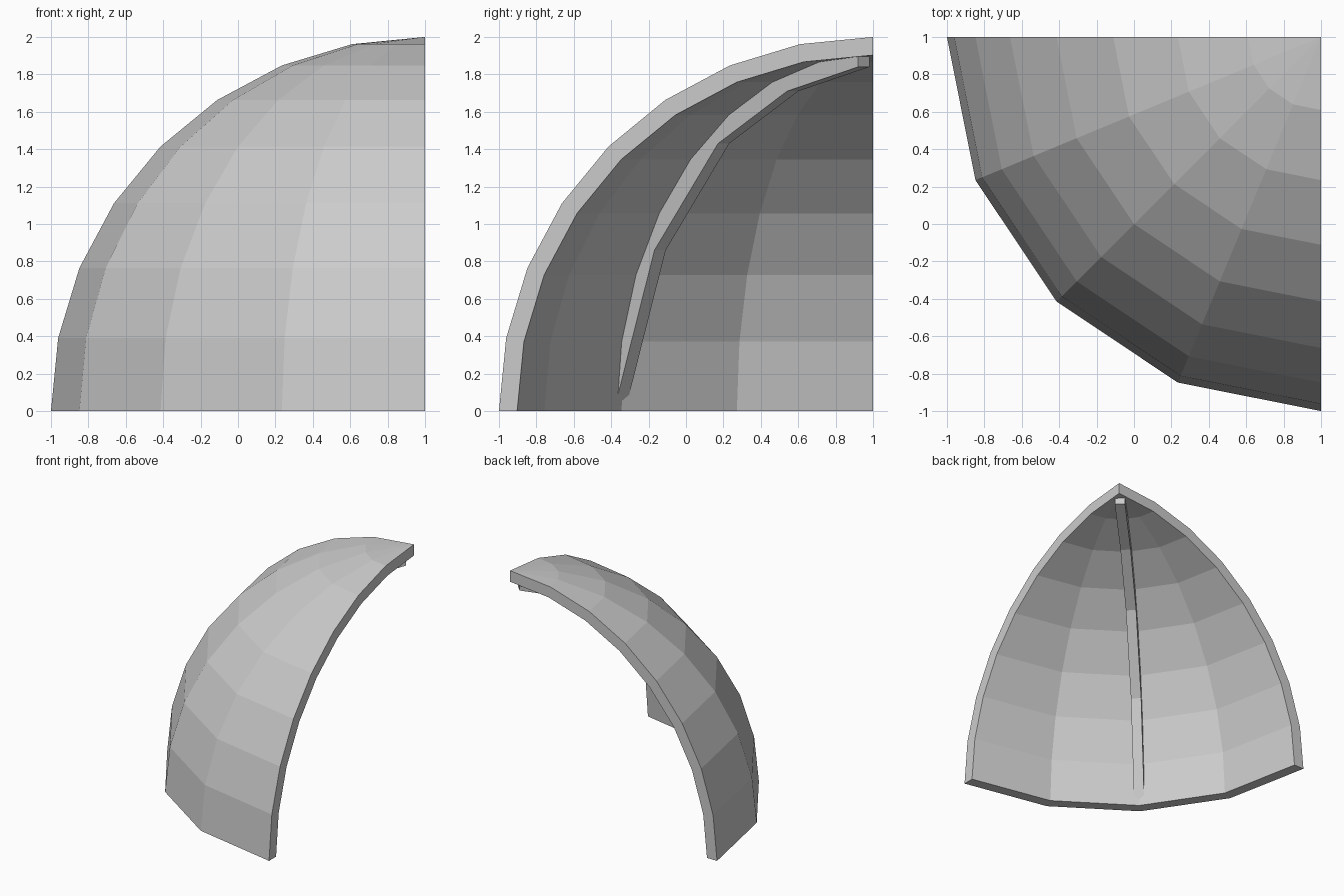
import bpy, bmesh
from math import sin, cos, pi, sqrt
from mathutils import Vector

if "Cube" in bpy.data.objects:
    bpy.data.objects.remove(bpy.data.objects["Cube"])

CENTRE = Vector((1, 1, 0))   # dome centre, at the back right corner
R_OUT, R_IN = 2.0, 1.903
SIDES, RINGS = 4, 8


def finish(bm, name):
    bmesh.ops.remove_doubles(bm, verts=bm.verts[:], dist=1e-5)
    bmesh.ops.recalc_face_normals(bm, faces=bm.faces[:])
    mesh = bpy.data.meshes.new(name)
    bm.to_mesh(mesh)
    bm.free()
    ob = bpy.data.objects.new(name, mesh)
    bpy.context.collection.objects.link(ob)
    return ob


def dome_point(r, i, j):
    a, e = pi + i * pi / 2 / SIDES, j * pi / 2 / RINGS
    return CENTRE + r * Vector((cos(a) * cos(e), sin(a) * cos(e), sin(e)))


# Dome shell: quarter of a hemisphere, outer and inner skins joined by flat rims
bm = bmesh.new()


def face(*pts):
    bm.faces.new([bm.verts.new(p) for p in pts])


for j in range(RINGS):
    for r in (R_OUT, R_IN):
        for i in range(SIDES):
            quad = [dome_point(r, i, j), dome_point(r, i + 1, j),
                    dome_point(r, i + 1, j + 1), dome_point(r, i, j + 1)]
            face(*(quad[:3] if j == RINGS - 1 else quad))
    for i in (0, SIDES):
        face(dome_point(R_OUT, i, j), dome_point(R_OUT, i, j + 1),
             dome_point(R_IN, i, j + 1), dome_point(R_IN, i, j))
for i in range(SIDES):
    face(dome_point(R_OUT, i, 0), dome_point(R_OUT, i + 1, 0),
         dome_point(R_IN, i + 1, 0), dome_point(R_IN, i, 0))
finish(bm, "dome_shell")

# Rib along the diagonal: profile (distance from centre, height), extruded sideways
WIDTH = 0.085
under = [(1.91, 0.02), (1.61, 0.86), (1.13, 1.43), (0.608, 1.71), (0.07, 1.84)]
buried = [(1.94 * cos(j * pi / 16), 1.94 * sin(j * pi / 16)) for j in range(7, 0, -1)]
profile = under + [(0.07, 1.935)] + buried + [(1.94, 0.02)]
out = Vector((-1, -1, 0)) / sqrt(2)
side = Vector((1, -1, 0)) / sqrt(2)
bm = bmesh.new()
rib = bm.faces.new([bm.verts.new(CENTRE + out * d + Vector((0, 0, z)) - side * WIDTH / 2)
                    for d, z in profile])
ext = bmesh.ops.extrude_face_region(bm, geom=[rib], use_keep_orig=True)
bmesh.ops.translate(bm, vec=side * WIDTH,
                    verts=[g for g in ext["geom"] if isinstance(g, bmesh.types.BMVert)])
finish(bm, "inner_rib")
